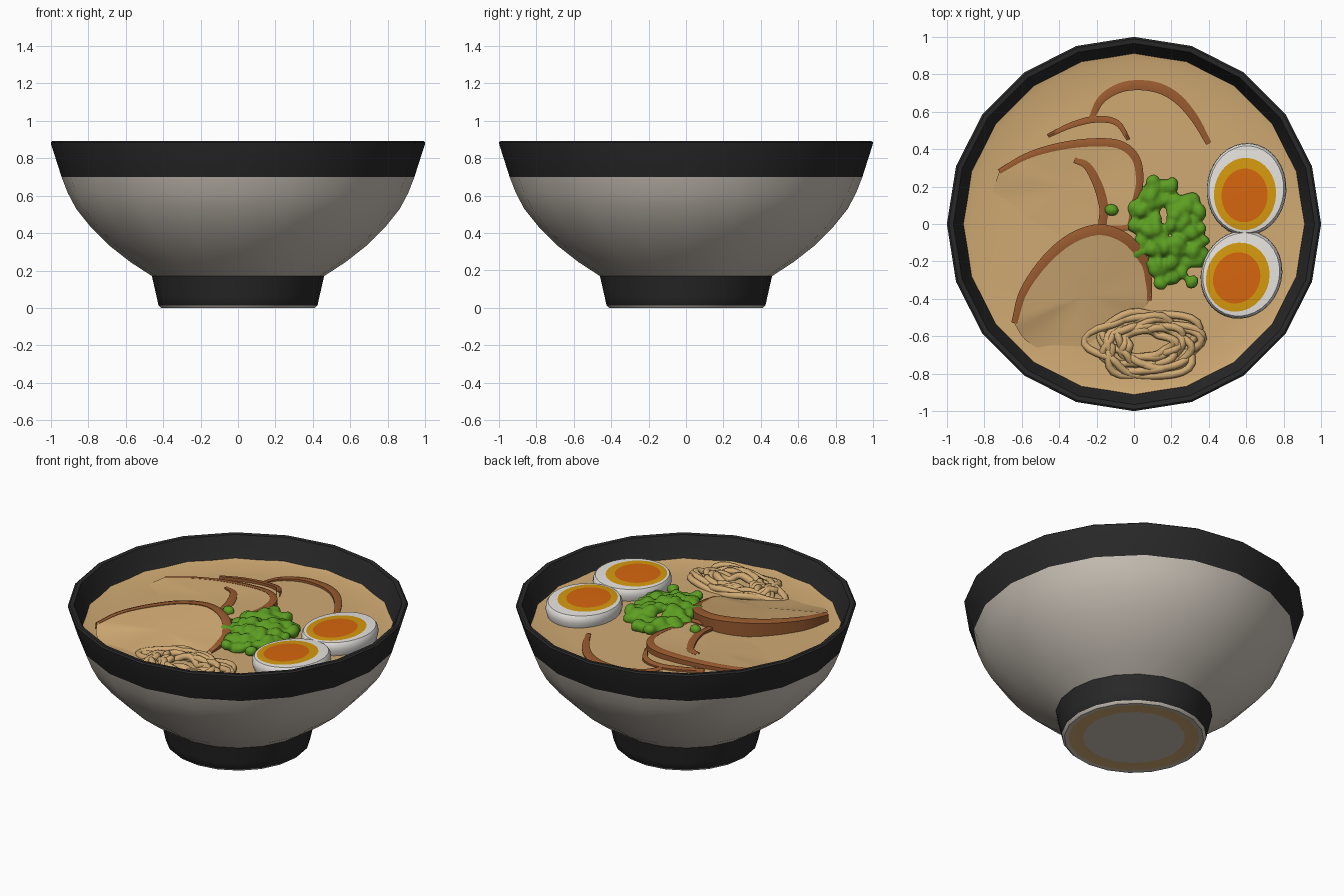
import bpy, bmesh, math, random
from mathutils import Vector, Matrix

if "Cube" in bpy.data.objects:
    bpy.data.objects.remove(bpy.data.objects["Cube"])

random.seed(4)

def lin(c):
    return tuple(((v/255 + 0.055)/1.055)**2.4 if v > 10 else v/255/12.92 for v in c) + (1,)

def material(name, rgb):
    m = bpy.data.materials.new(name)
    m.diffuse_color = lin(rgb)
    m.use_nodes = True
    m.node_tree.nodes["Principled BSDF"].inputs["Base Color"].default_value = m.diffuse_color
    return m

BLACK = material("black glaze", (40, 40, 41))
GREY = material("warm grey glaze", (200, 192, 181))
BROTH = material("tan broth", (208, 170, 115))
BROWN = material("seared brown", (152, 90, 47))
WHITE = material("egg white", (232, 229, 224))
YELLOW = material("yolk yellow", (214, 154, 14))
ORANGE = material("yolk orange", (214, 102, 14))
GREEN = material("scallion green", (92, 158, 34))

def finish(name, bm, mats, angle=40):
    me = bpy.data.meshes.new(name)
    bm.to_mesh(me)
    bm.free()
    ob = bpy.data.objects.new(name, me)
    bpy.context.collection.objects.link(ob)
    for m in mats:
        me.materials.append(m)
    bpy.ops.object.select_all(action='DESELECT')
    ob.select_set(True)
    bpy.context.view_layer.objects.active = ob
    bpy.ops.object.shade_smooth_by_angle(angle=math.radians(angle))
    return ob

def lathe(name, rings, mats, n, sx=1, sy=1, matrix=None, angle=40):
    """rings: (radius, z, material of the band below it, dx, dy)"""
    bm = bmesh.new()
    rows = []
    for r, z, _, *sh in rings:
        dx, dy = sh if sh else (0, 0)
        if r == 0:
            rows.append([bm.verts.new((dx, dy, z))]*n)
        else:
            rows.append([bm.verts.new((r*sx*math.cos(2*math.pi*k/n) + dx,
                                       r*sy*math.sin(2*math.pi*k/n) + dy, z)) for k in range(n)])
    for i in range(1, len(rows)):
        for k in range(n):
            k2 = (k + 1) % n
            vs = list(dict.fromkeys((rows[i-1][k], rows[i-1][k2], rows[i][k2], rows[i][k])))
            bm.faces.new(vs).material_index = rings[i][2]
    if matrix:
        bm.transform(matrix)
    return finish(name, bm, mats, angle)

# Bowl with foot, dark band and inner wall
lathe("bowl", [
    (0, .004, 0), (.30, .004, 0), (.385, .003, 2), (.41, 0, 0), (.425, .014, 0),
    (.435, .06, 1), (.46, .17, 1), (.575, .245, 0), (.69, .335, 0), (.785, .43, 0),
    (.865, .53, 0), (.91, .615, 0), (.943, .70, 0), (.97, .785, 1), (.998, .872, 1),
    (1.0, .885, 1), (.99, .893, 1), (.965, .89, 1), (.935, .82, 1), (.895, .72, 1),
    (.80, .60, 1), (0, .55, 1)], [GREY, BLACK, BROTH], 20)

# Broth surface, a little higher where it clings to the wall
lathe("broth", [(.912, .762, 0), (.87, .752, 0), (.7, .748, 0), (.4, .75, 0), (0, .75, 0)],
      [BROTH], 40)

# Halved eggs
def egg(name, x, y, sx, sy, rot, tilt, ydx, ydy):
    rings = [(.78, -.15, 0), (.93, -.10, 0), (1, -.045, 0), (.985, -.015, 0), (.94, 0, 0),
             (.78, .003, 0, ydx, ydy), (.58, .005, 1, ydx*1.3, ydy*1.3),
             (0, .006, 2, ydx*1.3, ydy*1.3)]
    mx = (Matrix.Translation((x, y, .828)) @ Matrix.Rotation(math.radians(tilt), 4, 'Y')
          @ Matrix.Rotation(math.radians(rot), 4, 'Z'))
    lathe(name, rings, [WHITE, YELLOW, ORANGE], 32, sx, sy, mx)

egg("egg_half_back", .60, .185, .213, .248, -4, -2, -.005, -.025)
egg("egg_half_front", .573, -.27, .215, .24, -22, -2, -.012, -.02)

# Smooth path through a few points
def smooth(pts, steps=5):
    p = [Vector(q) for q in pts]
    p = [2*p[0] - p[1]] + p + [2*p[-1] - p[-2]]
    out = []
    for i in range(1, len(p) - 2):
        for s in range(steps):
            t = s/steps
            a, b, c, d = p[i-1:i+3]
            out.append(.5*(2*b + (c-a)*t + (2*a-5*b+4*c-d)*t*t + (3*b-a-3*c+d)*t**3))
    return out + [p[-2]]

# Brown rind: strip with taper, plus a skirt on the left-hand side of the path
def rind(name, pts, width, floor=.73):
    path = smooth(pts)
    bm = bmesh.new()
    rows = []
    for i, q in enumerate(path):
        t = path[min(i+1, len(path)-1)] - path[max(i-1, 0)]
        side = Vector((-t.y, t.x, 0)).normalized()
        w = width*(.55 + .45*math.sin(math.pi*i/(len(path)-1)))/2
        out, inn = q + side*w, q - side*w
        lows = [Vector((v.x, v.y, min(floor, v.z))) for v in (out, inn)]
        rows.append([bm.verts.new(v) for v in (lows[0], out - Vector((0, 0, .006)), q + Vector((0, 0, .003)), inn, lows[1])])
    for a, b in zip(rows, rows[1:]):
        for k in range(4):
            bm.faces.new((a[k], a[k+1], b[k+1], b[k]))
    bmesh.ops.recalc_face_normals(bm, faces=bm.faces)
    if sum(f.normal.z*f.calc_area() for f in bm.faces) < 0:
        bmesh.ops.reverse_faces(bm, faces=bm.faces)
    return finish(name, bm, [BROWN], 50)

# Pork slice: tan fan bounded by its rind path and a sunken front edge
def slice_top(name, pts, front, centre):
    bm = bmesh.new()
    loop = smooth(list(pts) + list(front) + [pts[0]], 4)[:-1]
    c = Vector(centre)
    mid = [bm.verts.new(v.lerp(c, .5)) for v in loop]
    edge = [bm.verts.new(v) for v in loop]
    cv = bm.verts.new(c)
    for i in range(len(loop)):
        j = (i + 1) % len(loop)
        bm.faces.new((edge[i], edge[j], mid[j], mid[i]))
        bm.faces.new((mid[i], mid[j], cv))
    for f in bm.faces:
        f.normal_update()
        if f.normal.z < 0:
            f.normal_flip()
    return finish(name, bm, [BROTH], 60)

front_arc = [(-.64, -.53, .80), (-.59, -.36, .82), (-.47, -.19, .835), (-.33, -.075, .847),
             (-.18, -.03, .847), (-.04, -.08, .828), (.05, -.19, .80), (.075, -.3, .78), (.08, -.41, .762)]
slice_top("pork_slice_front", front_arc,
          [(-.03, -.52, .742), (-.25, -.68, .742), (-.46, -.68, .745), (-.58, -.62, .765)],
          (-.26, -.38, .793))
rind("pork_rind_front", front_arc, .058)

mid_arc = [(-.72, .28, .765), (-.58, .36, .772), (-.42, .41, .78), (-.24, .435, .786),
           (-.08, .425, .79), (.01, .35, .79), (.03, .22, .788), (.0, .10, .785), (-.02, .0, .78)]
slice_top("pork_slice_middle", mid_arc,
          [(-.2, -.02, .765), (-.45, -.12, .745), (-.66, -.05, .742), (-.76, .12, .745)],
          (-.34, .2, .765))
rind("pork_rind_middle", mid_arc, .045)

back_arc = [(-.23, .56, .755), (-.17, .67, .76), (-.05, .735, .763), (.1, .735, .763),
            (.22, .68, .762), (.32, .57, .76), (.4, .43, .757)]
rind("pork_rind_back", back_arc, .055)
rind("pork_rind_back_fold", [(-.46, .47, .77), (-.33, .53, .768), (-.2, .56, .765),
                             (-.09, .54, .772), (-.03, .45, .785)], .036)
rind("pork_rind_inner", [(-.32, .34, .785), (-.25, .31, .785), (-.19, .2, .785),
                         (-.16, .08, .785), (-.16, -.02, .785), (-.03, -.02, .79)], .05)

# Noodle nest: overlapping wavy strands
cu = bpy.data.curves.new("noodles", 'CURVE')
cu.dimensions = '3D'
cu.bevel_depth = .021
cu.bevel_resolution = 2
for s in range(9):
    sp = cu.splines.new('POLY')
    N = 40
    sp.points.add(N - 1)
    sp.use_cyclic_u = True
    size = .35 + .65*(s + 1)/9
    ph, ph2 = random.uniform(0, 6.28), random.uniform(0, 6.28)
    for k in range(N):
        a = 2*math.pi*k/N
        r = size*(.88 + .12*math.sin(3*a + ph) + .07*math.sin(5*a + ph2))
        sp.points[k].co = (.07 + .32*r*math.cos(a), -.64 + .19*r*math.sin(a),
                           .768 - .014*size + .016*math.sin(4*a + ph2), 1)
noodles = bpy.data.objects.new("noodles", cu)
bpy.context.collection.objects.link(noodles)
cu.materials.append(BROTH)

# Chopped scallion heap: random lumps fused by a remesh
bm = bmesh.new()
def lump(x, y, z, r):
    m = (Matrix.Translation((x, y, z)) @ Matrix.Rotation(random.uniform(0, 3), 4, 'Z')
         @ Matrix.Diagonal((r, r*random.uniform(.65, 1), r*.8, 1)))
    bmesh.ops.create_icosphere(bm, subdivisions=2, radius=1, matrix=m)
for i in range(95):
    a, q = random.uniform(0, 2*math.pi), math.sqrt(random.random())
    lump(.18 + .2*q*math.cos(a) - .06*q*math.sin(a)*.4, -.04 + .26*q*math.sin(a),
         .765 + .035*(1 - q*q) + random.uniform(-.012, .016), random.uniform(.032, .052))
for x, y in ((.31, -.31), (.14, -.32), (-.12, .075), (.1, .23)):
    lump(x, y, .785, .04)
scallions = finish("scallions", bm, [GREEN], 60)
mod = scallions.modifiers.new("fuse", 'REMESH')
mod.mode = 'VOXEL'
mod.voxel_size = .012
mod.use_smooth_shade = True
